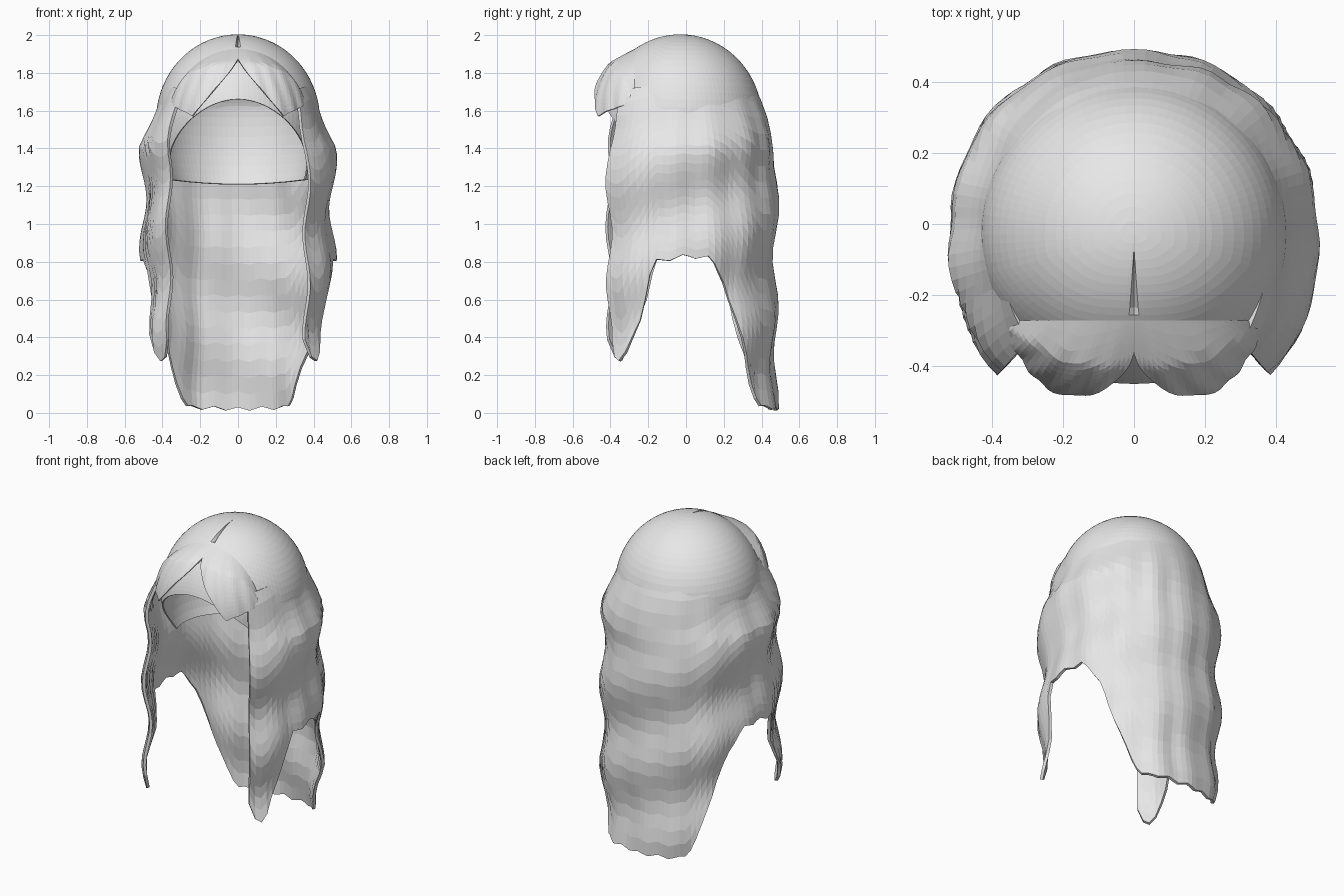
import bpy
import bmesh
from math import sin, cos, acos, pi, sqrt, radians
from mathutils import Vector, noise

cube = bpy.data.objects.get("Cube")
if cube:
    bpy.data.objects.remove(cube, do_unlink=True)

GREY = (0.8, 0.8, 0.8, 1)
hair = bpy.data.materials.new("hair_grey")
hair.use_nodes = True
hair.diffuse_color = GREY
hair.node_tree.nodes["Principled BSDF"].inputs["Base Color"].default_value = GREY

# Skull cap proportions
CAP_Y, CAP_Z, CAP_R, CAP_TOP, CAP_LOW = -0.03, 1.55, 0.43, 0.45, 0.6


def interp(table, x):
    """Piecewise linear lookup."""
    for (x0, y0), (x1, y1) in zip(table, table[1:]):
        if x <= x1:
            return y0 + (y1 - y0) * max(0, (x - x0) / (x1 - x0))
    return table[-1][1]


def clamp(v):
    return max(0.0, min(1.0, v))


def polar(angle, radius, z, y=0.0):
    """Angle is measured from the front (-y) round to the left (+x)."""
    return Vector((radius * sin(angle), y - radius * cos(angle), z))


def cap_radius(z):
    h = (z - CAP_Z) / (CAP_TOP if z > CAP_Z else CAP_LOW)
    return CAP_R * sqrt(max(0, 1 - h * h))


def sheet(name, cols, rows, point, thickness, mirror=False):
    """Grid of point(u, v, column), given thickness and optionally mirrored."""
    bm = bmesh.new()
    grid = [[bm.verts.new(point(i / cols, j / rows, i)) for j in range(rows + 1)]
            for i in range(cols + 1)]
    for a, b in zip(grid, grid[1:]):
        for j in range(rows):
            bm.faces.new((a[j], a[j + 1], b[j + 1], b[j]))
    bmesh.ops.remove_doubles(bm, verts=bm.verts, dist=0.0005)
    bmesh.ops.recalc_face_normals(bm, faces=bm.faces)
    mesh = bpy.data.meshes.new(name)
    bm.to_mesh(mesh)
    bm.free()
    mesh.materials.append(hair)
    obj = bpy.data.objects.new(name, mesh)
    bpy.context.collection.objects.link(obj)
    if mirror:
        obj.modifiers.new("mirror", 'MIRROR').use_clip = True
    mod = obj.modifiers.new("thickness", 'SOLIDIFY')
    mod.thickness = thickness
    mod.offset = 0


# Skull cap with an arched face opening and a short parting notch on top
CAP_COLS = 96


def cap_point(u, v, i):
    a = 2 * pi * u
    edge = 1.21 + 0.025 * sin(a) ** 2
    if cos(a) > 0:
        edge += 0.45 * max(0, 1 - (sin(a) / 0.96) ** 2) ** 0.65
    h = (edge - CAP_Z) / (CAP_TOP if edge > CAP_Z else CAP_LOW)
    t = v * acos(h)
    z = CAP_Z + cos(t) * (CAP_TOP if cos(t) > 0 else CAP_LOW)
    p = polar(a, CAP_R * sin(t), z, CAP_Y)
    if i in (0, CAP_COLS) and -0.25 < p.y < -0.06:
        p.z -= 0.02
    return p


sheet("skull_cap", CAP_COLS, 24, cap_point, 0.008)

# Long hair: front locks, short sides and a long back, with waves spiralling round
HEM = [(42, 0.38), (45, 0.3), (49, 0.28), (53, 0.31), (62, 0.51), (67, 0.68),
       (71, 0.8), (90, 0.83), (105, 0.82), (114, 0.71), (120, 0.56), (128, 0.37),
       (134, 0.23), (140, 0.11), (146, 0.03), (180, 0.02)]
GIRTH = [(42, 0.545), (60, 0.522), (90, 0.488), (120, 0.482), (150, 0.474), (180, 0.463)]


def curtain_point(u, v, i):
    turn = 42 + 276 * u
    deg = min(turn, 360 - turn)
    a = radians(turn)
    front = clamp((65 - deg) / 23)
    top = 1.73 - 0.02 * front
    hem = interp(HEM, deg) + 0.01 * (abs(i % 4 - 2) - 1)
    z = top + (hem - top) * v
    spread = clamp((1.74 - z) / 0.34) ** (0.9 - 0.3 * front)
    tuck = cap_radius(top) - CAP_Y * cos(a) - 0.015
    crest = 1.36 + 0.003 * (turn - 90)
    wave = (0.022 - 0.006 * clamp(deg / 90 - 1)) * cos(2 * pi * (z - crest) / 0.53)
    flute = 0.004 * sin(turn / 4) + 0.009 * noise.noise((turn / 14, z * 2, 0))
    r = tuck + (interp(GIRTH, deg) - tuck + wave + flute) * spread
    return polar(a, r, z)


sheet("long_hair", 72, 20, curtain_point, 0.018)

# Swept fringe: two lobes parted in an inverted V, starting along a straight line
FRINGE_SPAN = 54
FRINGE_EDGE = [(0, 1.87), (29, 1.57), (34, 1.59), (FRINGE_SPAN, 1.64)]
FRINGE_LIFT = [(0, 0.042), (10, 0.058), (22, 0.066), (32, 0.062), (45, 0.04),
               (FRINGE_SPAN, 0.022)]


def fringe_point(u, v, i):
    deg = FRINGE_SPAN * u
    a = radians(deg)
    top = CAP_Z + CAP_TOP * sqrt(1 - (0.24 / CAP_R / cos(a)) ** 2)
    z = top + (interp(FRINGE_EDGE, deg) - top) * v
    lift = interp(FRINGE_LIFT, deg) * clamp((top - z) / 0.07)
    ridge = 0.004 * v * sin(deg / 1.6 + z * 14) * clamp(u * 5)
    p = polar(a, cap_radius(z) + lift + ridge - 0.003 * (1 - v), z, CAP_Y)
    if i == 0:
        p.x = 0
    return p


sheet("fringe", 26, 12, fringe_point, 0.01, mirror=True)
